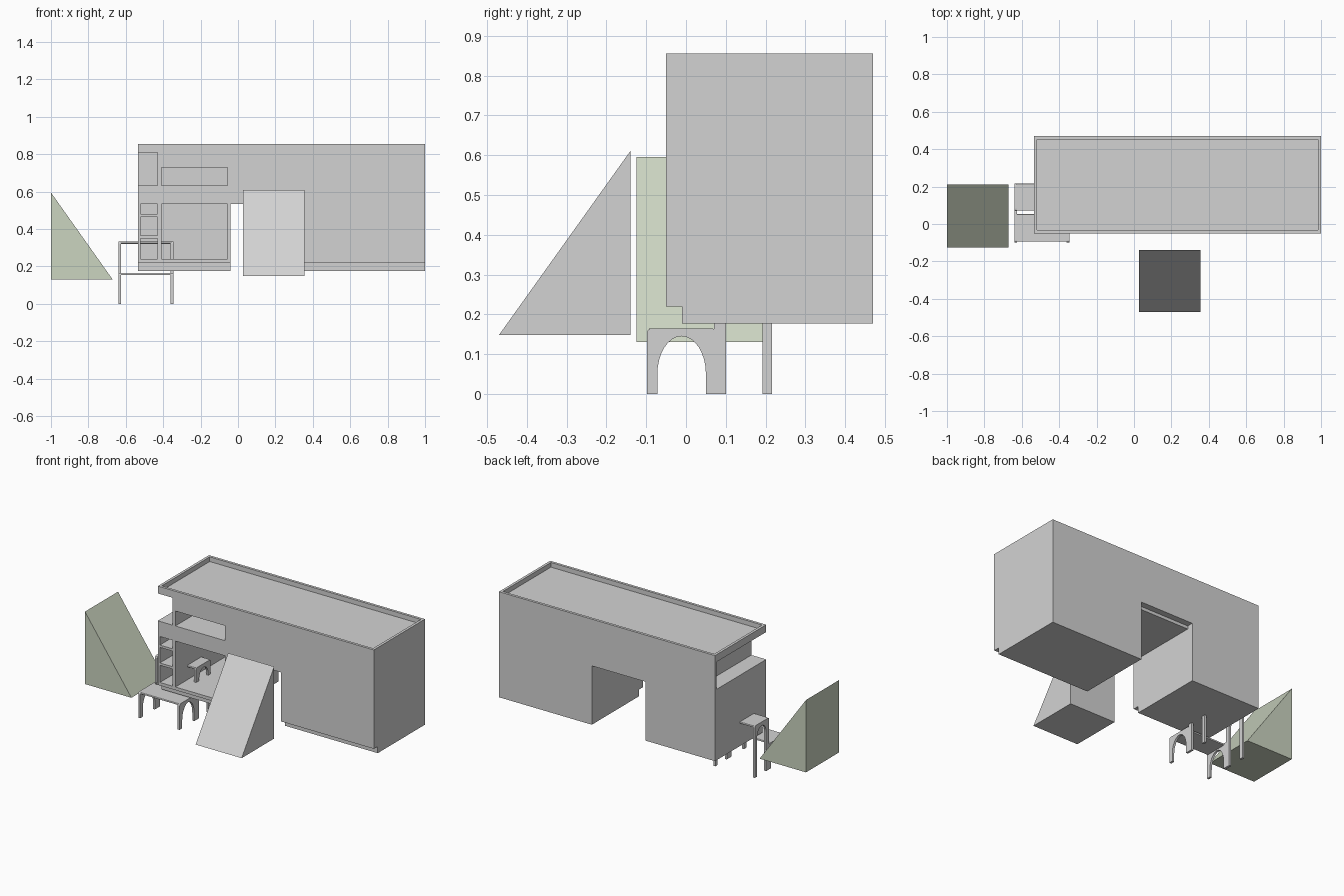
import bpy, bmesh, math

if "Cube" in bpy.data.objects:
    bpy.data.objects.remove(bpy.data.objects["Cube"], do_unlink=True)


def material(name, rgb):
    m = bpy.data.materials.new(name)
    m.use_nodes = True
    m.diffuse_color = (*rgb, 1)
    m.node_tree.nodes["Principled BSDF"].inputs["Base Color"].default_value = (*rgb, 1)
    return m


grey = material("light grey", (0.65, 0.65, 0.65))
green = material("pale green", (0.6, 0.66, 0.53))


def prism(name, points, axis, lo, hi, mat=grey):
    """Extrude a 2D outline along x (points are y, z) or along y (points are x, z)."""
    bm = bmesh.new()

    def place(p, t):
        return (t, *p) if axis == "x" else (p[0], t, p[1])

    face = bm.faces.new([bm.verts.new(place(p, lo)) for p in points])
    result = bmesh.ops.extrude_face_region(bm, geom=[face])
    shift = (hi - lo, 0, 0) if axis == "x" else (0, hi - lo, 0)
    moved = [g for g in result["geom"] if isinstance(g, bmesh.types.BMVert)]
    bmesh.ops.translate(bm, verts=moved, vec=shift)
    bmesh.ops.recalc_face_normals(bm, faces=bm.faces)
    mesh = bpy.data.meshes.new(name)
    bm.to_mesh(mesh)
    bm.free()
    mesh.materials.append(mat)
    ob = bpy.data.objects.new(name, mesh)
    bpy.context.scene.collection.objects.link(ob)
    return ob


def box(name, x, y, z):
    outline = [(y[0], z[0]), (y[1], z[0]), (y[1], z[1]), (y[0], z[1])]
    return prism(name, outline, "x", *x)


def carve(ob, cutters):
    """Subtract each box from the object, then remove the helpers."""
    helpers = []
    for span in cutters:
        helper = box("cutter", *span)
        helper.hide_render = True
        mod = ob.modifiers.new("cut", "BOOLEAN")
        mod.operation, mod.solver, mod.object = "DIFFERENCE", "EXACT", helper
        helpers.append(helper)
    graph = bpy.context.evaluated_depsgraph_get()
    mesh = bpy.data.meshes.new_from_object(ob.evaluated_get(graph))
    ob.modifiers.clear()
    ob.data = mesh
    for helper in helpers:
        bpy.data.objects.remove(helper, do_unlink=True)


# Building shell with a recessed plinth along the front
front, back, base, top = -0.05, 0.47, 0.177, 0.855
shell = [(front, 0.22), (-0.01, 0.22), (-0.01, base), (back, base), (back, top), (front, top)]
building = prism("building", shell, "x", -0.535, 1)

deep = (-0.2, 0.453)
column = (-0.52, -0.43)
bay = (-0.41, -0.057)
carve(building, [
    ((-0.518, 0.983), (-0.033, 0.453), (0.825, 1)),   # sunken roof
    ((-0.04, 0.34), (-0.2, 0.6), (0, 0.535)),         # passage
    ((-0.04, 0.34), (0.43, 0.6), (0.5, 0.555)),       # raised rear lintel
    ((-0.7, -0.43), deep, (0.632, 0.808)),            # corner balcony
    (bay, deep, (0.632, 0.728)),                      # upper window
    (bay, deep, (0.24, 0.535)),                       # open room
    (column, deep, (0.24, 0.35)),                     # shelf niches
    (column, deep, (0.365, 0.465)),
    (column, deep, (0.48, 0.535)),
])

# Ramps
prism("front_ramp", [(-0.47, 0.148), (-0.14, 0.148), (-0.14, 0.61)], "x", 0.028, 0.355)
prism("side_ramp", [(-1, 0.13), (-0.67, 0.13), (-1, 0.595)], "y", -0.125, 0.21, green)


def arch_frame(name, x, y0, y1, in0, in1, height, spring, peak):
    """A thin upright panel with rounded shoulders and an arched opening."""
    r = 0.012
    pts = [(y0, 0)]
    for cy, start in ((y0 + r, 180), (y1 - r, 90)):
        for i in range(6):
            a = math.radians(start - i * 18)
            pts.append((cy + r * math.cos(a), height - r + r * math.sin(a)))
    pts += [(y1, 0), (in1, 0)]
    mid, half = (in0 + in1) / 2, (in1 - in0) / 2
    for i in range(17):
        a = math.pi * i / 16
        pts.append((mid + half * math.cos(a), spring + (peak - spring) * math.sin(a)))
    pts.append((in0, 0))
    prism(name, pts, "x", *x)


# Low and tall tables, each with two arched end frames and a thin top
ends = {"right": (-0.64, -0.626), "left": (-0.36, -0.346)}
for side, x in ends.items():
    arch_frame("low_table_frame_" + side, x, -0.098, 0.075, -0.072, 0.05, 0.165, 0.05, 0.145)
    arch_frame("tall_table_frame_" + side, x, 0.07, 0.216, 0.1, 0.192, 0.333, 0.25, 0.31)
for name, y, z in (("low_table_top", (-0.094, 0.053), (0.153, 0.165)),
                   ("tall_table_top", (0.072, 0.216), (0.321, 0.333))):
    slab = box(name, (-0.63, -0.352), y, z)
    bevel = slab.modifiers.new("soft_edge", "BEVEL")
    bevel.width, bevel.segments = 0.004, 2
